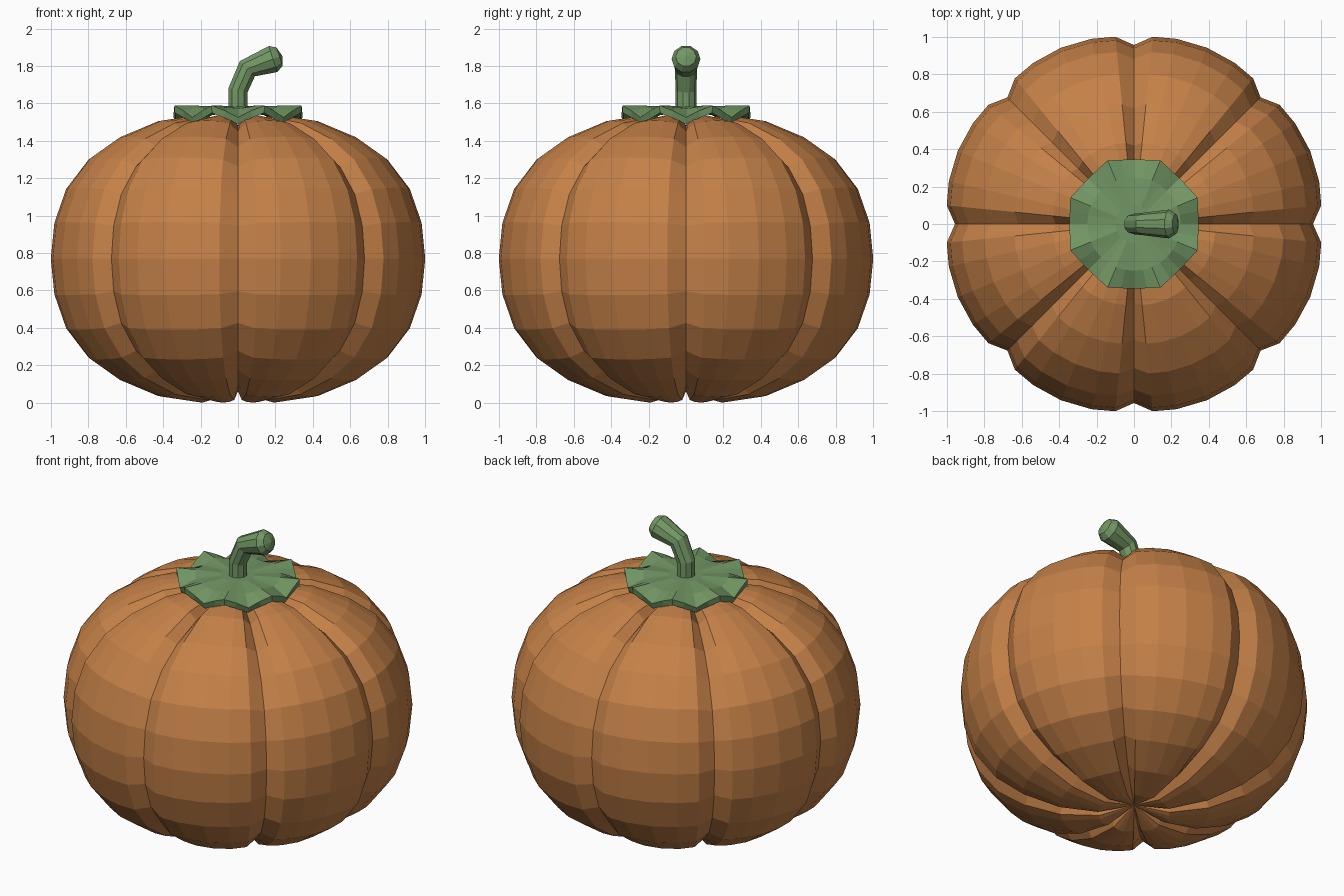
import bpy
from math import sin, cos, pi, radians, hypot
from mathutils import Vector

if "Cube" in bpy.data.objects:
    bpy.data.objects.remove(bpy.data.objects["Cube"])


def material(name, color):
    m = bpy.data.materials.new(name)
    m.diffuse_color = (*color, 1)
    m.use_nodes = True
    m.node_tree.nodes["Principled BSDF"].inputs["Base Color"].default_value = m.diffuse_color
    return m


def make(name, rings, mat, start=None, end=None):
    """Skin closed rings of equal size, with optional pole points."""
    n = len(rings[0])
    verts = [p for ring in rings for p in ring]
    faces = []
    for k in range(len(rings) - 1):
        for i in range(n):
            j = (i + 1) % n
            faces.append((k * n + i, k * n + j, (k + 1) * n + j, (k + 1) * n + i))
    if start:
        verts.append(start)
        faces += [(len(verts) - 1, (i + 1) % n, i) for i in range(n)]
    if end:
        verts.append(end)
        b = (len(rings) - 1) * n
        faces += [(len(verts) - 1, b + i, b + (i + 1) % n) for i in range(n)]
    me = bpy.data.meshes.new(name)
    me.from_pydata(verts, [], faces)
    me.materials.append(mat)
    ob = bpy.data.objects.new(name, me)
    bpy.context.collection.objects.link(ob)
    return ob


orange = material("pumpkin_orange", (0.56, 0.22, 0.065))
green = material("stem_green", (0.17, 0.31, 0.13))

# Body: lobe profile from equator to pole, mirrored about mid height
MID = 0.77
half = [(1.02, 0), (1.0, .195), (.935, .38), (.812, .54), (.65, .652), (.44, .738), (.21, .77)]
profile = [(r, -h) for r, h in reversed(half[1:])] + half
# Each lobe: angle from the seam and inward groove depth
lobe = [(0, .063), (5.7, .014), (13, .004), (22.5, 0), (32, .004), (39.3, .014)]
rings = []
for r, h in profile:
    nr, nh = r / 1.02 ** 2, h / .78 ** 2
    s = hypot(nr, nh)
    ring = []
    for k in range(8):
        for a, d in lobe:
            t = radians(45 * k + a)
            rr, hh = r - d * nr / s, h - d * nh / s
            ring.append((rr * cos(t), rr * sin(t), MID + hh))
    rings.append(ring)
make("pumpkin_body", rings, orange, (0, 0, .06), (0, 0, 1.48))

# Leaf collar: drooping over the seams, raised over the lobes
rings = []
for r_low, z_low, r_mid, z_mid, r_high, z_high in [
        (.345, 1.525, .35, 1.56, .368, 1.588),
        (.25, 1.572, .25, 1.578, .25, 1.588),
        (.10, 1.583, .10, 1.583, .10, 1.583)]:
    ring = []
    for i in range(32):
        r, z = [(r_low, z_low), (r_mid, z_mid), (r_high, z_high), (r_mid, z_mid)][i % 4]
        t = 2 * pi * i / 32
        ring.append((r * cos(t), r * sin(t), z))
    rings.append(ring)
collar = make("leaf_collar", rings, green, None, (0, 0, 1.583))
sol = collar.modifiers.new("thickness", "SOLIDIFY")
sol.thickness = .038
sol.offset = -1

# Stem: bent octagonal tube with a rounded, flared tip (x, z, radius, tilt)
rings = []
for x, z, r, tilt in [(0, 1.56, .055, 0), (0, 1.67, .055, 12), (.05, 1.785, .06, 45),
                      (.187, 1.837, .077, 72), (.222, 1.849, .055, 72)]:
    a = radians(tilt)
    u, v = Vector((cos(a), 0, -sin(a))), Vector((0, 1, 0))
    rings.append([Vector((x, 0, z)) + r * (u * cos(2 * pi * (i + .5) / 10) + v * sin(2 * pi * (i + .5) / 10))
                  for i in range(10)])
make("stem", rings, green, (0, 0, 1.56), (.237, 0, 1.853))
